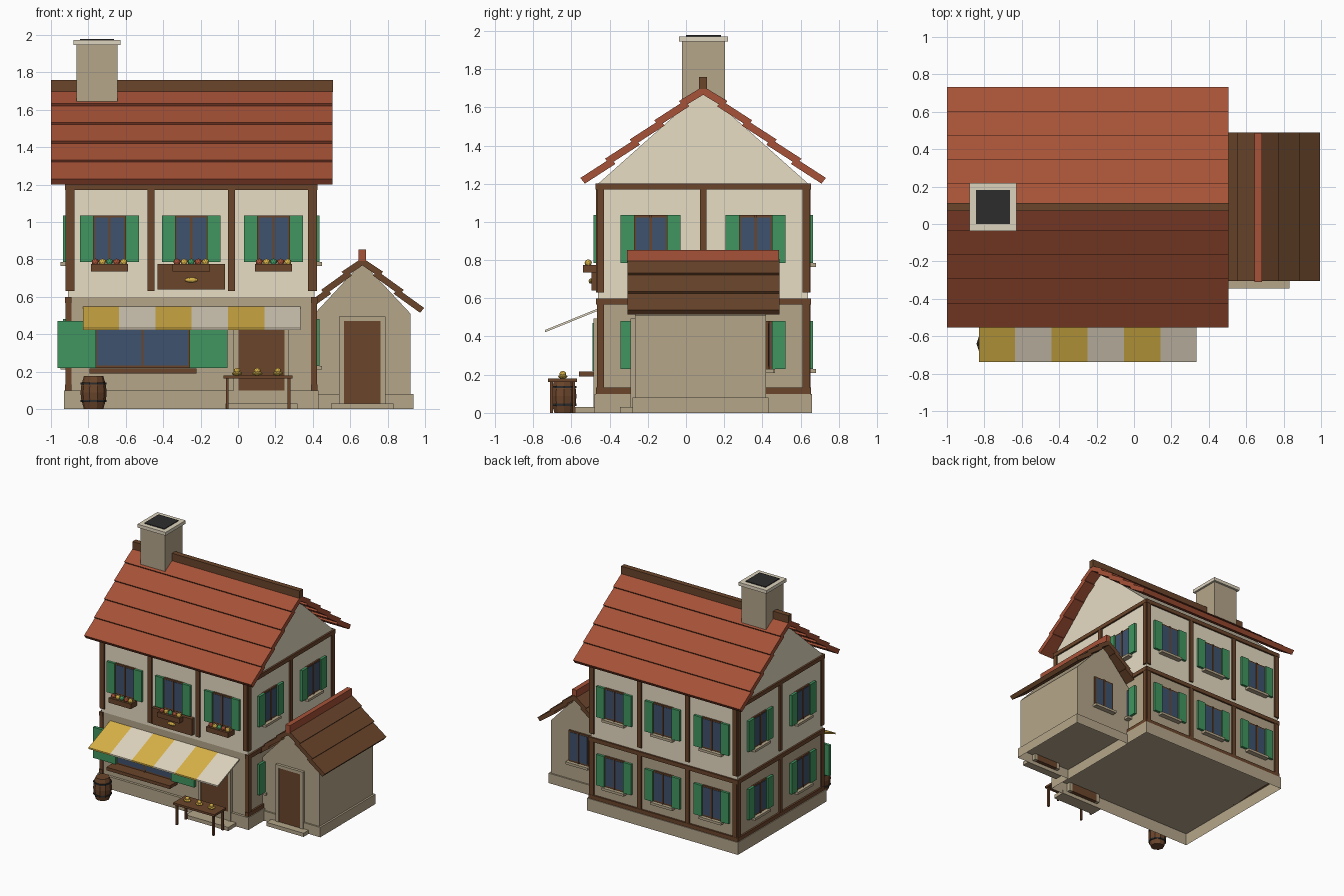
import bpy
import bmesh
from math import pi, sin, cos
from mathutils import Matrix, Vector

cube = bpy.data.objects.get("Cube")
if cube:
    bpy.data.objects.remove(cube, do_unlink=True)


def material(name, *rgb):
    lin = [((c / 255 + 0.055) / 1.055) ** 2.4 for c in rgb] + [1]
    m = bpy.data.materials.new(name)
    m.diffuse_color = lin
    m.use_nodes = True
    m.node_tree.nodes["Principled BSDF"].inputs["Base Color"].default_value = lin
    return m


CREAM = material("cream_plaster", 231, 221, 196)
PALE = material("pale_stone", 222, 212, 190)
STONE = material("tan_stone", 181, 166, 138)
RED = material("red_tile", 166, 82, 55)
BROWN = material("timber_brown", 107, 69, 43)
GREEN = material("shutter_green", 64, 150, 96)
BLUE = material("window_blue", 62, 82, 110)
YELLOW = material("golden_yellow", 216, 178, 72)
BLACK = material("soot_black", 45, 44, 44)

ID = Matrix.Identity(4)


def finish(name, bm, mat, M=ID):
    bm.transform(M)
    bmesh.ops.recalc_face_normals(bm, faces=bm.faces[:])
    mesh = bpy.data.meshes.new(name)
    bm.to_mesh(mesh)
    bm.free()
    mesh.materials.append(mat)
    ob = bpy.data.objects.new(name, mesh)
    bpy.context.scene.collection.objects.link(ob)
    return ob


def box(name, mat, x, y, z, M=ID, open_bottom=False):
    """Box from three (low, high) ranges."""
    bm = bmesh.new()
    bmesh.ops.create_cube(bm, size=1)
    if open_bottom:
        bm.normal_update()
        bmesh.ops.delete(bm, geom=[f for f in bm.faces if f.normal.z < -0.5], context="FACES")
    for v in bm.verts:
        v.co = Vector([a + (b - a) * (c + 0.5) for (a, b), c in zip((x, y, z), v.co)])
    return finish(name, bm, mat, M)


def prism(name, mat, pts, span, axis):
    """Profile of (across, z) points extruded along x or y."""
    bm = bmesh.new()
    rings = []
    for s in span:
        rings.append([bm.verts.new((s, p, z) if axis == "x" else (p, s, z)) for p, z in pts])
    a, b = rings
    bm.faces.new(a)
    bm.faces.new(b)
    for i in range(len(pts)):
        j = (i + 1) % len(pts)
        bm.faces.new((a[i], a[j], b[j], b[i]))
    return finish(name, bm, mat)


def blob(name, mat, loc, size):
    bm = bmesh.new()
    bmesh.ops.create_icosphere(bm, subdivisions=2, radius=1)
    return finish(name, bm, mat, Matrix.Translation(loc) @ Matrix.Diagonal((*size, 1)))


def wall_frame(x, y, angle, depth):
    """Local frame of a wall: x runs along it, -y points outward."""
    return Matrix.Translation((x, y, 0)) @ Matrix.Rotation(angle, 4, "Z") @ Matrix.Translation((0, -depth, 0))


def glazing(M, u, w, z0, z1):
    box("window_frame", BROWN, (u - w, u + w), (-0.012, 0.02), (z0, z1), M)
    box("window_glass", BLUE, (u - w + 0.012, u + w - 0.012), (-0.015, 0), (z0 + 0.012, z1 - 0.012), M)
    box("window_mullion", BROWN, (u - 0.006, u + 0.006), (-0.02, 0), (z0, z1), M)


def window(M, u, z0, shutters=True, sill=True):
    z1 = z0 + 0.25
    glazing(M, u, 0.09, z0, z1)
    if sill:
        box("window_sill", STONE, (u - 0.1, u + 0.1), (-0.04, 0), (z0 - 0.02, z0), M)
    if shutters:
        for s in (-1, 1):
            a, b = sorted((u + s * 0.085, u + s * 0.157))
            box("shutter", GREEN, (a, b), (-0.025, -0.005), (z0, z1), M)


# Main walls on an open-bottomed plinth
box("house_plinth", STONE, (-0.93, 0.43), (-0.48, 0.66), (0, 0.1), open_bottom=True)
box("ground_floor", STONE, (-0.91, 0.41), (-0.46, 0.64), (0.1, 0.6))
box("upper_floor", CREAM, (-0.91, 0.41), (-0.46, 0.64), (0.6, 1.2))
prism("gable", CREAM, [(-0.46, 1.2), (0.64, 1.2), (0.09, 1.69)], (-0.91, 0.41), "x")

# Timber framing and windows on all four walls
walls = {}
for side, angle, depth, half in (("front", 0, 0.55, 0.66), ("right", pi / 2, 0.66, 0.55),
                                 ("back", pi, 0.55, 0.66), ("left", -pi / 2, 0.66, 0.55)):
    M = walls[side] = wall_frame(-0.25, 0.09, angle, depth)
    long = half > 0.6
    posts = [-0.643, -0.215, 0.215, 0.643] if long else [-0.538, 0, 0.538]
    bays = [-0.437, 0, 0.44] if long else [-0.275, 0.275]
    out = (-0.012, 0.02)
    for u in posts:
        box("upper_post", BROWN, (u - 0.018, u + 0.018), out, (0.63, 1.19), M)
        if side != "front":
            box("lower_post", BROWN, (u - 0.018, u + 0.018), out, (0.1, 0.59), M)
    beams = [1.17] if side == "front" else [0.1, 0.567, 1.17]
    for z in beams:
        box("beam", BROWN, (-half - 0.01, half + 0.01), (-0.014, 0.02), (z, z + 0.032), M)
    for u in bays:
        window(M, u, 0.785, sill=side != "front")
        if side != "front":
            window(M, u, 0.23)

# Flower boxes and the sign board
for x in (-0.687, -0.25, 0.19):
    box("flower_box", BROWN, (x - 0.1, x + 0.1), (-0.54, -0.46), (0.735, 0.775))
    for i, mat in enumerate((RED, YELLOW, GREEN, RED, YELLOW)):
        blob("flower", mat, (x - 0.076 + i * 0.038, -0.512, 0.785), (0.019, 0.019, 0.019))
box("sign_board", BROWN, (-0.43, -0.07), (-0.495, -0.46), (0.64, 0.775))
blob("sign_loaf", YELLOW, (-0.25, -0.498, 0.69), (0.035, 0.012, 0.014))


# Overlapping tilted planks on both slopes
def roof(name, mat, centre, top, slope, step, shift, count, thick, span, axis):
    n = Vector((slope, 1)).normalized()
    for s in (-1, 1):
        for i in range(count):
            r0, r1 = max(-0.02, i * step - shift - 0.02), (i + 1) * step - shift
            a = Vector((r0, top - slope * r0))
            b = Vector((r1, top - slope * r1)) + n * 0.017
            pts = (a, b, b + n * thick, a + n * thick)
            prism(name, mat, [(centre + s * r, z) for r, z in pts], span, axis)


roof("main_roof_course", RED, 0.09, 1.662, 0.78, 0.129, 0.036, 5, 0.038, (-1, 0.505), "x")
box("main_ridge_cap", BROWN, (-1, 0.508), (0.069, 0.111), (1.695, 1.758))
roof("shed_roof_course", BROWN, 0.665, 0.763, 0.88, 0.11, 0.033, 3, 0.034, (-0.305, 0.49), "y")
box("shed_ridge_cap", RED, (0.645, 0.685), (-0.31, 0.487), (0.79, 0.853))

# Chimney
box("chimney", STONE, (-0.863, -0.643), (-0.02, 0.203), (1.5, 1.95))
box("chimney_cap", PALE, (-0.88, -0.627), (-0.037, 0.22), (1.945, 1.972))
box("chimney_flue", BLACK, (-0.844, -0.664), (0.001, 0.182), (1.95, 1.978))

# Shop window, counter and striped awning
glazing(walls["front"], -0.26, 0.255, 0.22, 0.475)
for x in (-0.965, -0.26):
    box("shop_shutter", GREEN, (x, x + 0.205), (-0.49, -0.465), (0.22, 0.47))
box("shop_counter", BROWN, (-0.795, -0.222), (-0.56, -0.46), (0.19, 0.216))
stripe = 1.165 / 6
for i in range(6):
    prism("awning_stripe", (YELLOW, PALE)[i % 2],
          [(-0.46, 0.535), (-0.46, 0.547), (-0.738, 0.434), (-0.738, 0.422)],
          (-0.83 + i * stripe, -0.83 + (i + 1) * stripe), "x")


# Doorways with stone surrounds and steps
def doorway(x0, x1, y, top, reach):
    for a, b in ((x0 - 0.026, x0), (x1, x1 + 0.026)):
        box("door_jamb", STONE, (a, b), (y - 0.02, y + 0.02), (0.03, top + 0.024))
    box("door_lintel", STONE, (x0, x1), (y - 0.02, y + 0.02), (top, top + 0.024))
    box("door", BROWN, (x0, x1), (y - 0.015, y + 0.02), (0.03, top))
    box("door_step", STONE, (x0 - 0.07, x1 + 0.07), (y - reach, y - 0.01), (0, 0.03))


doorway(0.003, 0.248, -0.465, 0.47, 0.115)
doorway(0.567, 0.762, -0.27, 0.47, 0.075)

# Side shed on its own open-bottomed plinth
box("shed_plinth", STONE, (0.425, 0.937), (-0.28, 0.432), (0, 0.08), open_bottom=True)
prism("shed_walls", STONE, [(0.41, 0.08), (0.922, 0.08), (0.922, 0.51), (0.665, 0.785), (0.41, 0.51)],
      (-0.268, 0.42), "y")
window(wall_frame(0.665, 0.42, pi, 0), 0, 0.23, shutters=False)

# Bread table
box("table_top", BROWN, (-0.078, 0.292), (-0.722, -0.57), (0.163, 0.18))
for x in (-0.065, 0.265):
    for y in (-0.712, -0.595):
        box("table_leg", BROWN, (x, x + 0.015), (y, y + 0.015), (0, 0.165))
for x in (-0.005, 0.103, 0.213):
    blob("loaf", YELLOW, (x, -0.645, 0.19), (0.029, 0.025, 0.011))
    blob("loaf_crown", YELLOW, (x, -0.645, 0.204), (0.018, 0.018, 0.016))


# Barrel with hoops
def lathe(name, mat, profile, sides=10):
    bm = bmesh.new()
    rings = [[bm.verts.new((r * cos(2 * pi * k / sides), r * sin(2 * pi * k / sides), z))
              for k in range(sides)] for r, z in profile]
    for a, b in zip(rings, rings[1:]):
        for k in range(sides):
            j = (k + 1) % sides
            bm.faces.new((a[k], a[j], b[j], b[k]))
    bm.faces.new(rings[0])
    bm.faces.new(rings[-1])
    return finish(name, bm, mat, Matrix.Translation((-0.772, -0.64, 0)))


lathe("barrel", BROWN, [(0.052, 0), (0.066, 0.05), (0.07, 0.088), (0.066, 0.125), (0.052, 0.176)])
for z in (0.036, 0.13):
    lathe("barrel_hoop", BLACK, [(0.069, z), (0.069, z + 0.012)])
